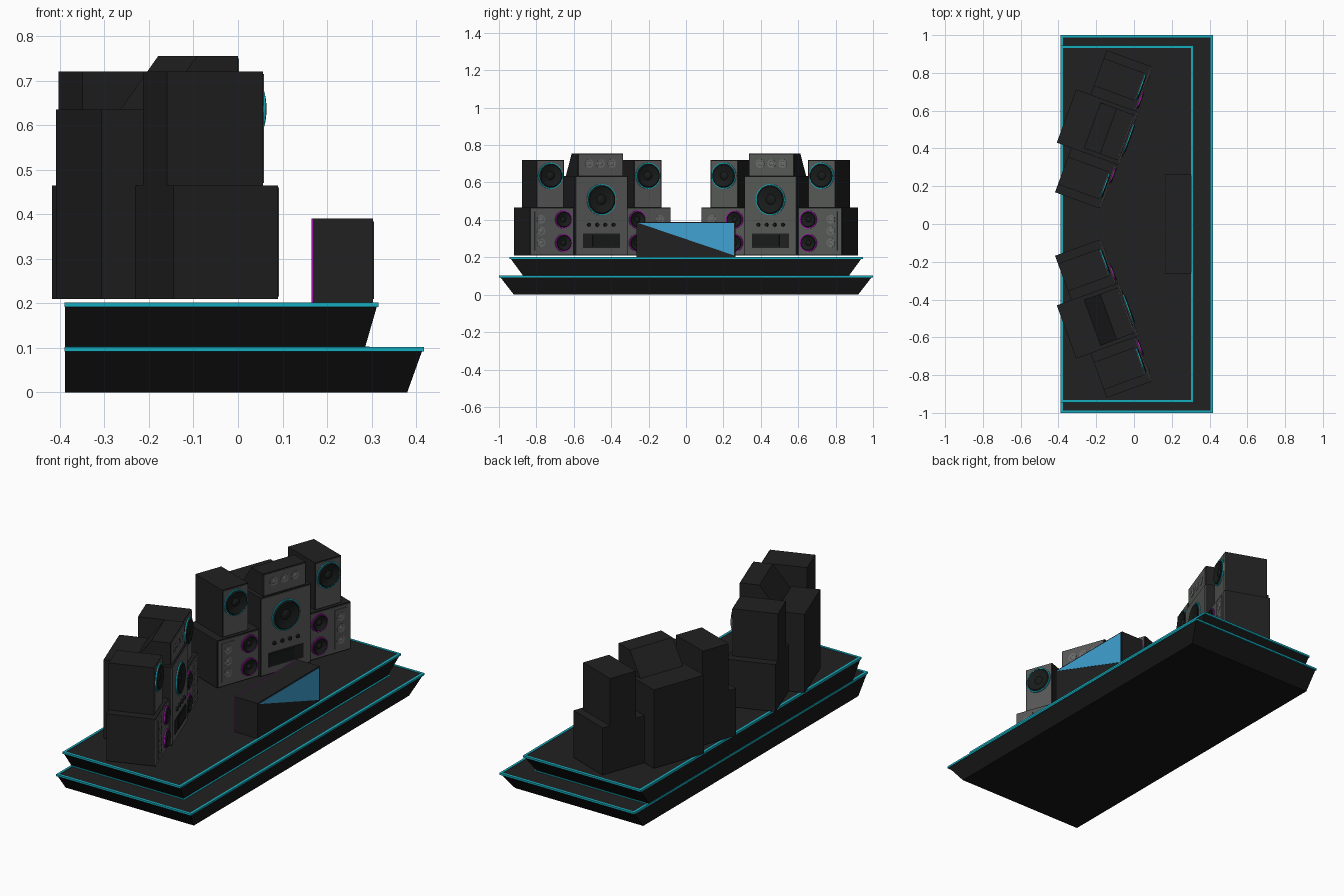
import bpy, bmesh, math
from mathutils import Matrix, Vector

if "Cube" in bpy.data.objects:
    bpy.data.objects.remove(bpy.data.objects["Cube"])


def mat(name, r, g, b):
    m = bpy.data.materials.new(name)
    m.diffuse_color = (r, g, b, 1)
    m.use_nodes = True
    m.node_tree.nodes["Principled BSDF"].inputs["Base Color"].default_value = m.diffuse_color
    return m


STAGE = mat("stage_black", .008, .008, .008)
DECK = mat("deck_charcoal", .015, .015, .015)
CASE = mat("cabinet_charcoal", .015, .015, .015)
PANEL = mat("panel_grey", .095, .1, .095)
LIGHT = mat("light_grey", .14, .145, .14)
CONE = mat("cone_black", .01, .011, .011)
TEAL = mat("teal", .008, .42, .52)
PURPLE = mat("purple", .36, .008, .4)
BLUE = mat("screen_blue", .05, .36, .65)

# Speaker stack frame: width, depth (forward) and height, turned 20 degrees
A = math.radians(20)
S, C = math.sin(A), math.cos(A)
STACK = Matrix(((S, C, 0, -.0435), (C, -S, 0, .4575), (0, 0, 1, 0), (0, 0, 0, 1)))


def finish(bm, name, mats, stack=False, smooth=False):
    if stack:
        bm.transform(STACK)
    bmesh.ops.recalc_face_normals(bm, faces=bm.faces[:])
    me = bpy.data.meshes.new(name)
    bm.to_mesh(me)
    bm.free()
    for m in mats:
        me.materials.append(m)
    ob = bpy.data.objects.new(name, me)
    bpy.context.collection.objects.link(ob)
    if smooth:
        bpy.ops.object.select_all(action='DESELECT')
        ob.select_set(True)
        bpy.context.view_layer.objects.active = ob
        bpy.ops.object.shade_smooth_by_angle(angle=math.radians(35))
    if stack:  # second stack on the other side of the stage
        mod = ob.modifiers.new("mirror", 'MIRROR')
        mod.use_axis = (False, True, False)
        mod.use_mirror_merge = False
    return ob


def box(bm, x0, x1, y0, y1, z0, z1):
    mtx = Matrix.Translation(((x0 + x1) / 2, (y0 + y1) / 2, (z0 + z1) / 2)) @ \
        Matrix.Diagonal((x1 - x0, y1 - y0, z1 - z0, 1))
    bmesh.ops.create_cube(bm, size=1, matrix=mtx)


def frame(bm, x0, x1, y0, y1, z0, z1, t):
    # rectangular ring lying flat
    loops = []
    for z in (z0, z1):
        for i in (0, t):
            loops.append([bm.verts.new(p) for p in (
                (x0 + i, y0 + i, z), (x1 - i, y0 + i, z), (x1 - i, y1 - i, z), (x0 + i, y1 - i, z))])
    for a, b in ((0, 1), (1, 3), (3, 2), (2, 0)):
        for k in range(4):
            n = (k + 1) % 4
            bm.faces.new((loops[a][k], loops[a][n], loops[b][n], loops[b][k]))


def lathe(bm, prof, w, d, z, closed=False, seg=32):
    # turn (radius, forward) points about the forward axis
    rings = []
    for r, h in prof:
        if r == 0:
            rings.append([bm.verts.new((w, d + h, z))] * seg)
        else:
            rings.append([bm.verts.new((w + r * math.cos(2 * math.pi * k / seg), d + h,
                                        z + r * math.sin(2 * math.pi * k / seg))) for k in range(seg)])
    pairs = list(zip(rings, rings[1:]))
    if closed:
        pairs.append((rings[-1], rings[0]))
    for a, b in pairs:
        for k in range(seg):
            n = (k + 1) % seg
            vs = list(dict.fromkeys((a[k], a[n], b[n], b[k])))
            bm.faces.new(vs)


def prism(bm, pts, offset):
    a = [bm.verts.new(p) for p in pts]
    b = [bm.verts.new(Vector(p) + Vector(offset)) for p in pts]
    bm.faces.new(a)
    bm.faces.new(b)
    for k in range(len(a)):
        n = (k + 1) % len(a)
        bm.faces.new((a[k], a[n], b[n], b[k]))


# Stage tiers: flared at the front and ends, flat at the back
for name, z, xb, yb, xt, yt in (("lower_tier", 0, .38, .92, .416, .998),
                                ("upper_tier", .1, .285, .87, .314, .943)):
    bm = bmesh.new()
    box(bm, -.388, xt, -yt, yt, z, z + .1)
    for v in bm.verts:
        if v.co.z < z + .05:
            v.co.y = math.copysign(yb, v.co.y)
            if v.co.x > 0:
                v.co.x = xb
    bm.normal_update()
    for f in bm.faces:
        f.material_index = int(f.calc_center_median().z > z + .09)
    finish(bm, name, [STAGE, DECK])
    bm = bmesh.new()
    frame(bm, -.39, xt + .002, -yt - .002, yt + .002, z + .092, z + .102, .013)
    finish(bm, name + "_trim", [TEAL])
bm = bmesh.new()
frame(bm, -.389, .295, -.88, .88, .1, .103, .012)
finish(bm, "upper_tier_base_trim", [TEAL])

# Booth with its half-lit front screen
bm = bmesh.new()
box(bm, .168, .303, -.265, .265, .2, .39)
finish(bm, "booth", [CASE])
bm = bmesh.new()
prism(bm, [(.302, -.257, .384), (.302, .257, .384), (.302, .257, .21)], (.003, 0, 0))
finish(bm, "booth_screen", [BLUE])
bm = bmesh.new()
frame(bm, -.19, 0, -.265, .265, 0, .004, .008)
bm.transform(Matrix.Translation((.165, 0, .2)) @ Matrix.Rotation(math.pi / 2, 4, 'Y'))
finish(bm, "booth_back_trim", [PURPLE])

# Speaker cabinets: (name, w0, w1, back, front, z0, z1), each with a front panel
cabinets = [("centre_cabinet", -.15, .15, -.334, .014, .21, .635)]
for side, s in (("outer", 1), ("inner", -1)):
    for nm, a, b, fr, z0, z1 in (("low", .15, .40, 0, .21, .465), ("high", .20, .355, -.019, .465, .72)):
        w0, w1 = sorted((s * a, s * b))
        cabinets.append((f"{side}_{nm}_cabinet", w0, w1, -.253, fr, z0, z1))
for name, w0, w1, back, front, z0, z1 in cabinets:
    bm = bmesh.new()
    box(bm, w0, w1, back, front - .004, z0, z1)
    finish(bm, name, [CASE], True)
    bm = bmesh.new()
    box(bm, w0 + .005, w1 - .005, front - .006, front, z0 + .005, z1 - .005)
    finish(bm, name + "_panel", [PANEL], True)

# Tweeter head with sloping back, on top of the centre cabinet
bm = bmesh.new()
prism(bm, [(-.128, .0, .755), (-.128, -.098, .755), (-.128, -.188, .635), (-.128, .0, .635)], (.256, 0, 0))
finish(bm, "tweeter_head", [CASE], True)
bm = bmesh.new()
box(bm, -.123, .123, -.002, .004, .638, .75)
finish(bm, "tweeter_head_panel", [PANEL], True)

# Drivers: (name, w, front, z, radius, ring colour)
drivers = [("centre_woofer", 0, .014, .508, .083, TEAL)]
for side, s in (("outer", 1), ("inner", -1)):
    drivers.append((f"{side}_high_driver", s * .2775, -.019, .636, .07, TEAL))
    for nm, z in (("upper", .402), ("lower", .277)):
        drivers.append((f"{side}_{nm}_mid_driver", s * .21, 0, z, .048, PURPLE))
for name, w, d, z, r, colour in drivers:
    bm = bmesh.new()
    lathe(bm, [(r, -.001), (r, .006), (r - .006, .006), (r - .006, -.001)], w, d, z, closed=True)
    finish(bm, name + "_ring", [colour], True)
    bm = bmesh.new()
    q = r - .006
    lathe(bm, [(0, -.002), (q, -.002), (q, .006), (q * .92, .011), (q * .82, .008),
               (q * .35, .001), (q * .28, .005), (q * .14, .008), (0, .009)], w, d, z)
    finish(bm, name + "_cone", [CONE], True, True)

# Small tweeters: three across the head, three up each end panel
bm = bmesh.new()
pl = bmesh.new()
spots = [(w, .004, .70, .024) for w in (-.064, 0, .064)]
for s in (-1, 1):
    box(pl, s * .338 - .037, s * .338 + .037, -.002, .004, .235, .445)
    spots += [(s * .338, .004, z, .024) for z in (.277, .34, .402)]
for w, d, z, r in spots:
    lathe(bm, [(0, -.001), (r, -.001), (r, .002), (r * .8, .003), (r * .5, .001), (0, .006)], w, d, z, seg=24)
finish(pl, "tweeter_end_panels", [PANEL], True)
finish(bm, "small_tweeters", [LIGHT], True, True)

# Control knobs and slot on the centre cabinet
bm = bmesh.new()
for w in (-.07, -.023, .023, .07):
    lathe(bm, [(0, -.001), (.011, -.001), (.009, .009), (0, .009)], w, .014, .374, seg=16)
finish(bm, "control_knobs", [CONE], True)
bm = bmesh.new()
box(bm, -.104, .104, .012, .017, .25, .326)
finish(bm, "control_slot", [CASE], True)
bm = bmesh.new()
box(bm, -.104, .05, .016, .019, .258, .318)
finish(bm, "control_display", [CONE], True)
